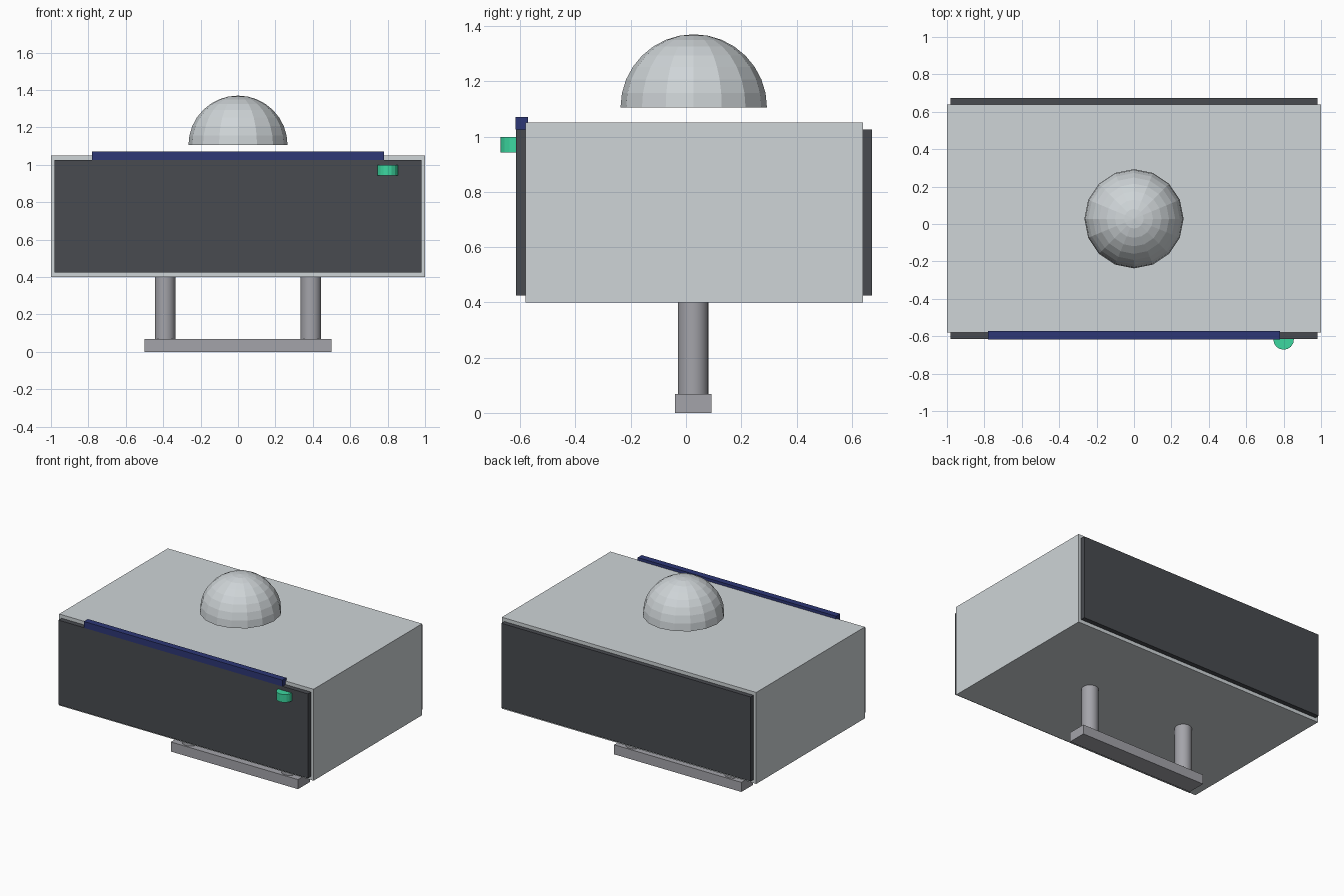
import bpy, bmesh, math
from mathutils import Matrix

if "Cube" in bpy.data.objects:
    bpy.data.objects.remove(bpy.data.objects["Cube"])


def material(name, rgb):
    m = bpy.data.materials.new(name)
    m.diffuse_color = (*rgb, 1)
    m.use_nodes = True
    m.node_tree.nodes["Principled BSDF"].inputs["Base Color"].default_value = m.diffuse_color
    return m


SHELL = material("pale_grey", (0.62, 0.66, 0.68))
DARK = material("dark_glass", (0.065, 0.07, 0.08))
METAL = material("metal_grey", (0.37, 0.37, 0.40))
BLUE = material("navy", (0.026, 0.038, 0.18))
GREEN = material("green", (0.045, 0.68, 0.35))


def finish(name, bm, mat, smooth=False):
    mesh = bpy.data.meshes.new(name)
    bm.to_mesh(mesh)
    bm.free()
    mesh.materials.append(mat)
    ob = bpy.data.objects.new(name, mesh)
    bpy.context.collection.objects.link(ob)
    if smooth:
        bpy.ops.object.select_all(action='DESELECT')
        ob.select_set(True)
        bpy.context.view_layer.objects.active = ob
        bpy.ops.object.shade_smooth_by_angle(angle=math.radians(35))
    return ob


def box(name, x, y, z, mat):
    """Box from (min, max) pairs."""
    bm = bmesh.new()
    size = [b - a for a, b in (x, y, z)]
    mid = [(a + b) / 2 for a, b in (x, y, z)]
    bmesh.ops.create_cube(bm, size=1, matrix=Matrix.Translation(mid) @ Matrix.Diagonal((*size, 1)))
    return finish(name, bm, mat)


def cylinder(name, x, y, z, radius, sides, mat, smooth):
    bm = bmesh.new()
    bmesh.ops.create_cone(bm, cap_ends=True, segments=sides, radius1=radius, radius2=radius,
                          depth=z[1] - z[0], matrix=Matrix.Translation((x, y, sum(z) / 2)))
    return finish(name, bm, mat, smooth)


# Main casing and the dark panels on front and back
box("casing", (-1, 1), (-0.58, 0.64), (0.40, 1.05), SHELL)
box("front_panel", (-0.98, 0.98), (-0.615, -0.58), (0.425, 1.025), DARK)
box("back_panel", (-0.98, 0.98), (0.64, 0.673), (0.425, 1.025), DARK)

# Blue strip along the top front edge and the green button
box("top_strip", (-0.78, 0.78), (-0.617, -0.572), (1.025, 1.07), BLUE)
cylinder("button", 0.80, -0.617, (0.942, 0.998), 0.055, 16, GREEN, False)

# Stand: foot bar and two posts
box("foot_bar", (-0.5, 0.5), (-0.04, 0.092), (0, 0.068), METAL)
for side, label in ((-1, "left"), (1, "right")):
    cylinder(label + "_post", side * 0.39, 0.026, (0.068, 0.40), 0.055, 24, METAL, True)

# Faceted dome hovering above the casing: upper half of a sphere
bm = bmesh.new()
bmesh.ops.create_uvsphere(bm, u_segments=16, v_segments=16, radius=0.265)
bmesh.ops.delete(bm, geom=[v for v in bm.verts if v.co.z < -0.001], context='VERTS')
bmesh.ops.translate(bm, verts=bm.verts, vec=(0, 0.028, 1.105))
finish("dome", bm, SHELL)
